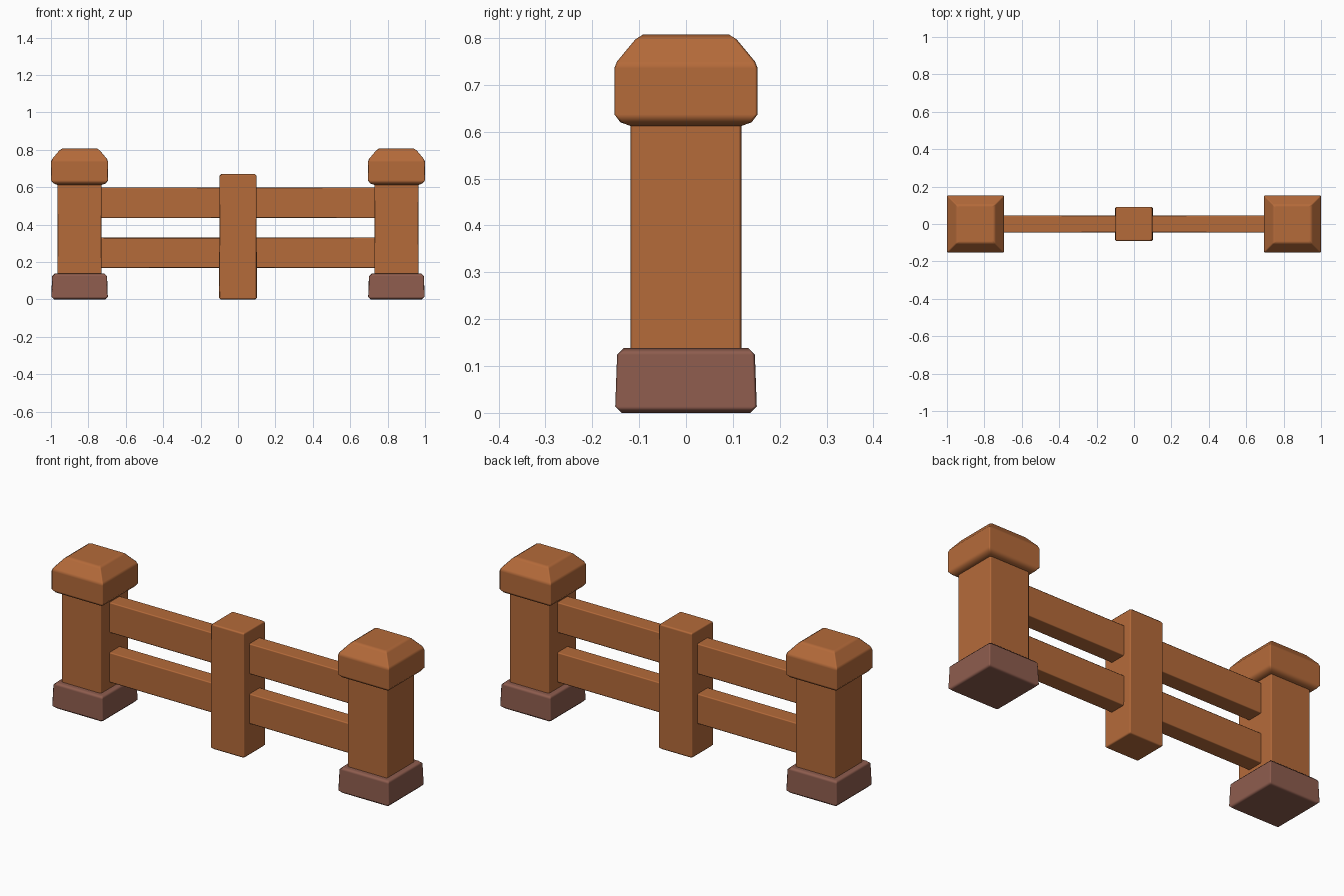
import bpy, bmesh

old = bpy.data.objects.get("Cube")
if old:
    bpy.data.objects.remove(old, do_unlink=True)


def material(name, rgb):
    m = bpy.data.materials.new(name)
    m.use_nodes = True
    m.diffuse_color = (*rgb, 1)
    bsdf = m.node_tree.nodes["Principled BSDF"]
    bsdf.inputs["Base Color"].default_value = (*rgb, 1)
    bsdf.inputs["Roughness"].default_value = 0.8
    return m


wood = material("warm wood", (0.46, 0.145, 0.042))
footing = material("dull red brown", (0.27, 0.108, 0.076))


def block(name, mat, rings, x=0.0, corner=0.006):
    """Stack of rectangles (z, half_x, half_y) with trimmed vertical corners."""
    bm = bmesh.new()
    loops = []
    for z, hx, hy in rings:
        c = corner
        outline = [(hx, c - hy), (hx, hy - c), (hx - c, hy), (c - hx, hy),
                   (-hx, hy - c), (-hx, c - hy), (c - hx, -hy), (hx - c, -hy)]
        loops.append([bm.verts.new((x + px, py, z)) for px, py in outline])
    for low, high in zip(loops, loops[1:]):
        for i in range(len(low)):
            j = (i + 1) % len(low)
            bm.faces.new((low[i], low[j], high[j], high[i]))
    bm.faces.new(loops[0][::-1])
    bm.faces.new(loops[-1])
    for f in bm.faces:
        f.smooth = True
    mesh = bpy.data.meshes.new(name)
    bm.to_mesh(mesh)
    bm.free()
    mesh.materials.append(mat)
    ob = bpy.data.objects.new(name, mesh)
    bpy.context.collection.objects.link(ob)
    # Keep the broad faces flat and the narrow edges soft
    ob.modifiers.new("soft edges", 'WEIGHTED_NORMAL').weight = 100
    return ob


def eased(z0, z1, hx0, hy0, hx1, hy1, e):
    """Box rings with eased top and bottom edges and optional taper."""
    return [(z0, hx0 - e, hy0 - e), (z0 + e, hx0, hy0),
            (z1 - e, hx1, hy1), (z1, hx1 - e, hy1 - e)]


# Cap profile: rounded lower lip, straight band, sloping roof
cap = [(0.612, 0.118), (0.62, 0.14), (0.637, 0.153), (0.735, 0.153),
       (0.75, 0.147), (0.797, 0.108), (0.807, 0.092)]

# End posts
for side, x in (("left", 0.847), ("right", -0.847)):
    block(side + "_post_base", footing,
          eased(0, 0.138, 0.151, 0.151, 0.147, 0.147, 0.014), x)
    block(side + "_post_shaft", wood,
          [(0.12, 0.118, 0.118), (0.63, 0.118, 0.118)], x)
    block(side + "_post_cap", wood, [(z, h, h) for z, h in cap], x)

# Centre post
block("centre_post", wood, eased(0, 0.67, 0.101, 0.092, 0.099, 0.092, 0.009))

# Horizontal rails
for name, z0, z1 in (("lower_rail", 0.168, 0.33), ("upper_rail", 0.434, 0.598)):
    block(name, wood, eased(z0, z1, 0.76, 0.046, 0.76, 0.046, 0.006))
